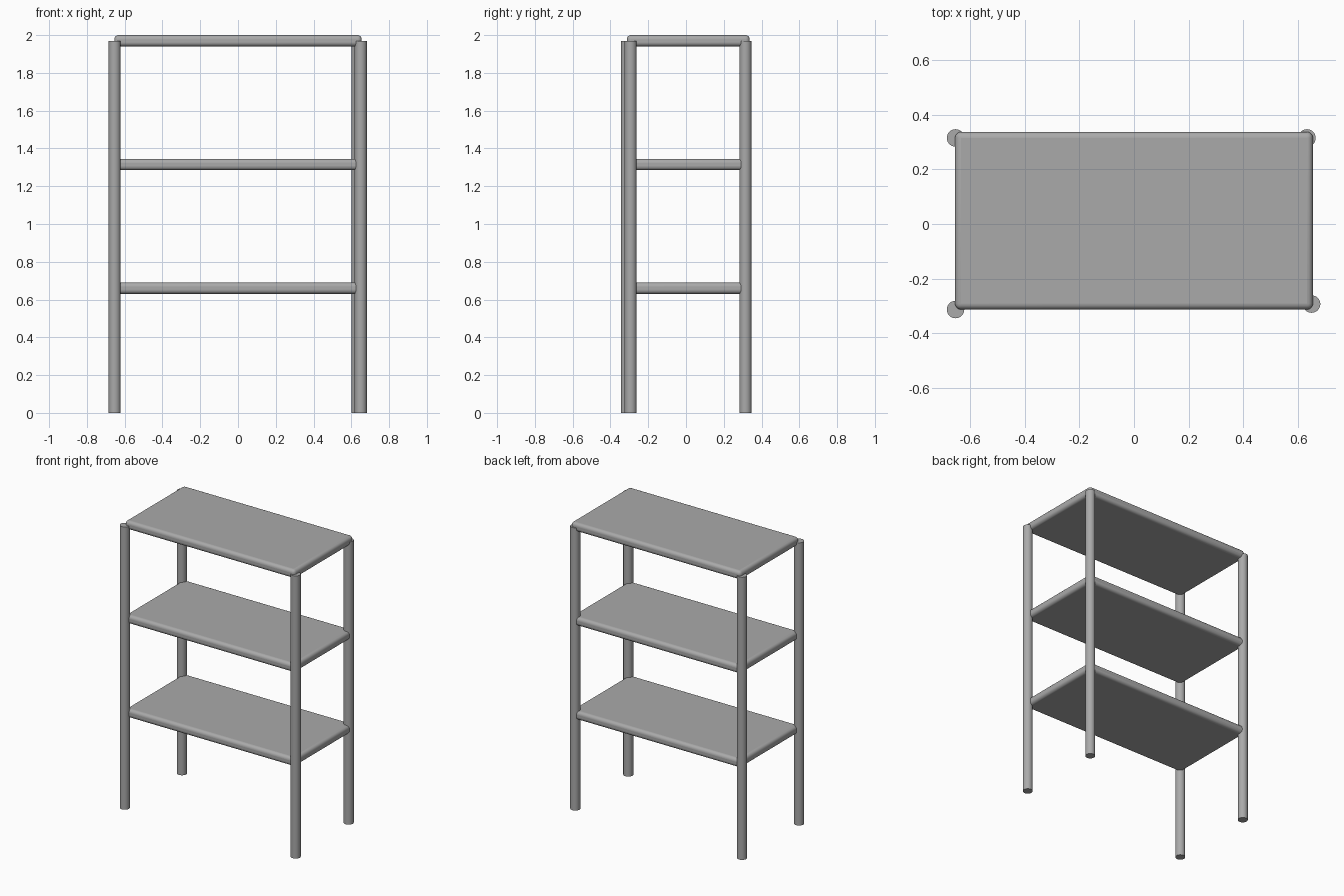
import bpy

cube = bpy.data.objects.get("Cube")
if cube:
    bpy.data.objects.remove(cube, do_unlink=True)

grey = bpy.data.materials.new("plain_grey")
grey.use_nodes = True
grey.diffuse_color = (0.4, 0.4, 0.4, 1)
grey.node_tree.nodes["Principled BSDF"].inputs["Base Color"].default_value = grey.diffuse_color

LEG_RADIUS, LEG_HEIGHT = 0.032, 1.97
SHELF_SIZE = (1.31, 0.65, 0.06)
EDGE_ROUND = 0.022


def finish(name):
    obj = bpy.context.object
    obj.name = name
    obj.data.materials.append(grey)
    return obj


def add_leg(name, x, y):
    bpy.ops.mesh.primitive_cylinder_add(
        vertices=32, radius=LEG_RADIUS, depth=LEG_HEIGHT, location=(x, y, LEG_HEIGHT / 2))
    finish(name)
    bpy.ops.object.shade_smooth_by_angle()


def add_shelf(name, top):
    bpy.ops.mesh.primitive_cube_add(size=1, location=(0, 0.012, top - SHELF_SIZE[2] / 2))
    obj = finish(name)
    obj.scale = SHELF_SIZE
    bpy.ops.object.transform_apply(location=False, rotation=False, scale=True)
    # Rounded rim
    bevel = obj.modifiers.new("rounded_edges", "BEVEL")
    bevel.width = EDGE_ROUND
    bevel.segments = 5
    bpy.ops.object.modifier_apply(modifier=bevel.name)
    bpy.ops.object.shade_smooth_by_angle()
    # Keep the large panels flat
    for face in obj.data.polygons:
        if max(abs(c) for c in face.normal) > 0.999:
            face.use_smooth = False


# Four round legs, slightly uneven in plan
add_leg("front_right_leg", -0.653, -0.313)
add_leg("back_right_leg", -0.653, 0.315)
add_leg("front_left_leg", 0.65, -0.293)
add_leg("back_left_leg", 0.633, 0.315)

# Three shelves
for name, top in (("lower_shelf", 0.69), ("middle_shelf", 1.345), ("top_shelf", 2.0)):
    add_shelf(name, top)
